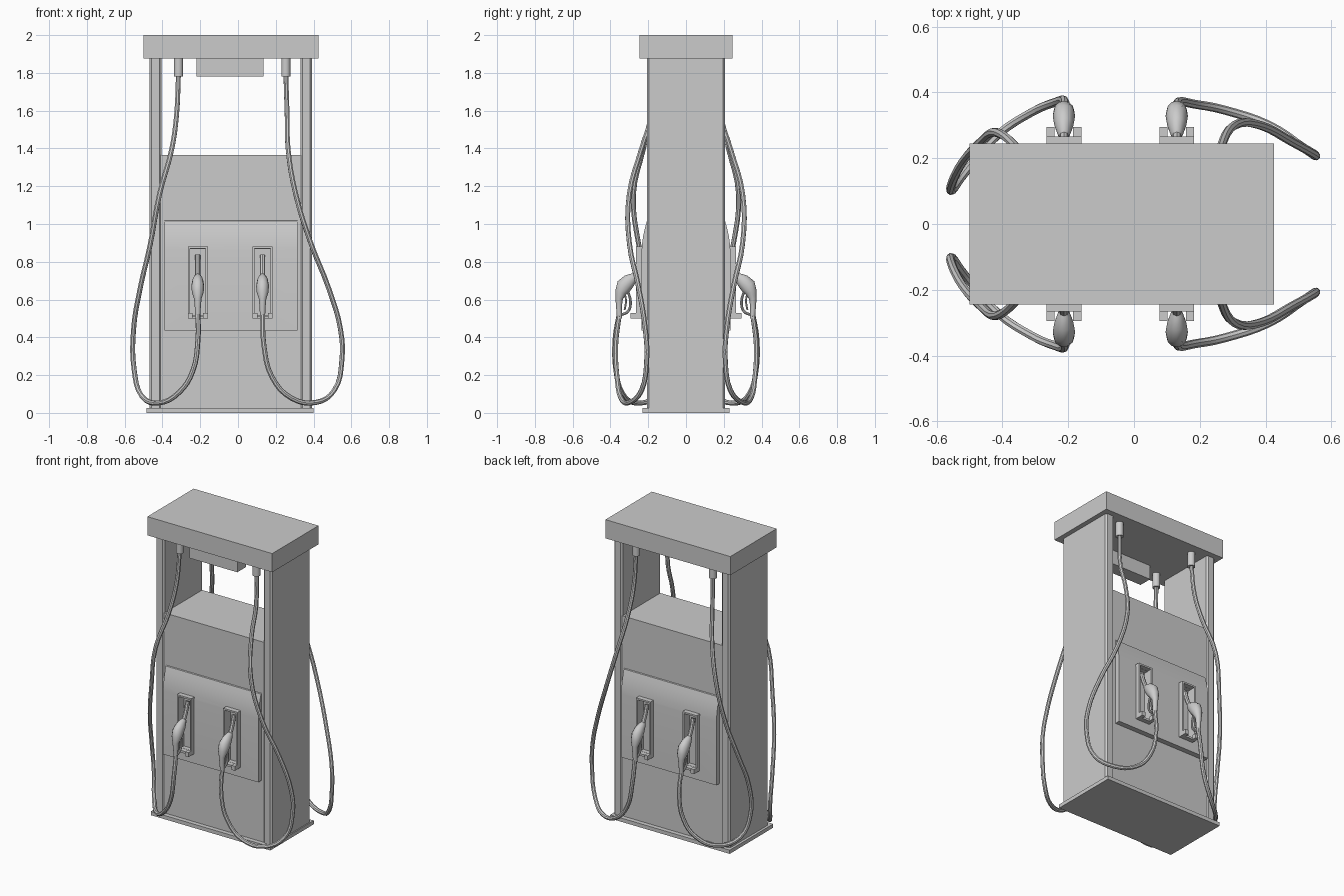
import bpy, bmesh, math
from mathutils import Vector

if "Cube" in bpy.data.objects:
    bpy.data.objects.remove(bpy.data.objects["Cube"])

CX = -0.0375  # cabinet centre line


def make(name, bm):
    bmesh.ops.recalc_face_normals(bm, faces=bm.faces)
    me = bpy.data.meshes.new(name)
    bm.to_mesh(me)
    bm.free()
    ob = bpy.data.objects.new(name, me)
    bpy.context.collection.objects.link(ob)
    return ob


def box(name, x0, x1, y0, y1, z0, z1):
    bm = bmesh.new()
    bmesh.ops.create_cube(bm, size=1)
    for v in bm.verts:
        v.co = ((x0 + x1) / 2 + v.co.x * (x1 - x0),
                (y0 + y1) / 2 + v.co.y * (y1 - y0),
                (z0 + z1) / 2 + v.co.z * (z1 - z0))
    return make(name, bm)


def extrude(name, pts, vec):
    bm = bmesh.new()
    f = bm.faces.new([bm.verts.new(p) for p in pts])
    r = bmesh.ops.extrude_face_region(bm, geom=[f])
    bmesh.ops.translate(bm, vec=vec, verts=[e for e in r['geom'] if isinstance(e, bmesh.types.BMVert)])
    if f.is_valid and not any(len(e.link_faces) > 2 for e in f.edges) and len(bm.faces) == len(pts) + 1:
        bm.faces.new(list(f.verts))
    return make(name, bm)


def smooth(ob, deg=40):
    bpy.ops.object.select_all(action='DESELECT')
    ob.select_set(True)
    bpy.context.view_layer.objects.active = ob
    bpy.ops.object.shade_smooth_by_angle(angle=math.radians(deg))


def mirror(ob):
    m = ob.modifiers.new("both_sides", 'MIRROR')
    m.use_axis = (False, True, False)
    m.use_mirror_merge = False
    return ob


def tube(name, pts, r, res=4):
    cu = bpy.data.curves.new(name, 'CURVE')
    cu.dimensions = '3D'
    cu.bevel_depth, cu.bevel_resolution, cu.resolution_u = r, 2, res
    cu.use_fill_caps = True
    sp = cu.splines.new('BEZIER')
    sp.bezier_points.add(len(pts) - 1)
    for b, p in zip(sp.bezier_points, pts):
        b.co = p
        b.handle_left_type = b.handle_right_type = 'AUTO'
    ob = bpy.data.objects.new(name, cu)
    bpy.context.collection.objects.link(ob)
    bpy.ops.object.select_all(action='DESELECT')
    ob.select_set(True)
    bpy.context.view_layer.objects.active = ob
    bpy.ops.object.convert(target='MESH')
    ob = bpy.context.view_layer.objects.active
    smooth(ob)
    return mirror(ob)


def loft(name, x, secs, n=12):
    # elliptical sections (y, z, half width, half thickness) along a path
    bm = bmesh.new()
    rings = []
    for i, (y, z, a, b) in enumerate(secs):
        p, q = secs[max(i - 1, 0)], secs[min(i + 1, len(secs) - 1)]
        t = Vector((0, q[0] - p[0], q[1] - p[1])).normalized()
        nrm = t.cross(Vector((1, 0, 0)))
        rings.append([bm.verts.new(Vector((x, y, z)) + Vector((a * math.cos(k), 0, 0)) + nrm * b * math.sin(k))
                      for k in (2 * math.pi * j / n for j in range(n))])
    for r0, r1 in zip(rings, rings[1:]):
        for j in range(n):
            bm.faces.new((r0[j], r0[(j + 1) % n], r1[(j + 1) % n], r1[j]))
    bm.faces.new(rings[0])
    bm.faces.new(rings[-1])
    ob = make(name, bm)
    smooth(ob, 50)
    return mirror(ob)


# Cabinet: base, canopy, lower body, hanging display
box("base_plate", -0.485, 0.40, -0.23, 0.23, 0, 0.025)
box("canopy", CX - 0.4625, CX + 0.4625, -0.245, 0.245, 1.875, 2.0)
box("lower_body", CX - 0.38, CX + 0.38, -0.2, 0.2, 0.025, 1.364)
box("hanging_display", -0.22, 0.135, -0.2, -0.11, 1.78, 1.88)

# Side pillars with chamfered corners
c, w, d = 0.011, 0.0315, 0.207
for side, label in ((-1, "left"), (1, "right")):
    px = CX + side * 0.399
    sec = [(-w, -d + c), (-w + c, -d), (w - c, -d), (w, -d + c),
           (w, d - c), (w - c, d), (-w + c, d), (-w, d - c)]
    extrude(label + "_pillar", [(px + a, b, 0.025) for a, b in sec], (0, 0, 1.855))

# Nozzle panel with a rounded top
prof = [(-0.195, 1.02), (-0.207, 1.015), (-0.217, 0.98), (-0.226, 0.94), (-0.232, 0.90),
        (-0.235, 0.86), (-0.235, 0.435), (-0.195, 0.435)]
panel = extrude("nozzle_panel", [(-0.39, y, z) for y, z in prof], (0.705, 0, 0))

nozzle_x = {"left": -0.213, "right": 0.13}
for label, x in nozzle_x.items():
    cut = box(label + "_recess_cutter", x - 0.043, x + 0.043, -0.3, -0.205, 0.515, 0.868)
    cut.hide_render = True
    cut.hide_viewport = True
    m = panel.modifiers.new("recess", 'BOOLEAN')
    m.object, m.operation, m.solver = cut, 'DIFFERENCE', 'EXACT'
mirror(panel)
smooth(panel, 25)

# Hose paths, (x, y, z) from canopy to nozzle
paths = {
    "left": [(-.315, -.165, 1.80), (-.325, -.185, 1.58), (-.35, -.225, 1.40), (-.415, -.278, 1.16),
             (-.465, -.25, .89), (-.52, -.19, .65), (-.553, -.125, .44), (-.55, -.105, .23),
             (-.51, -.16, .09), (-.415, -.27, .053), (-.31, -.34, .11), (-.24, -.37, .22),
             (-.212, -.375, .39), (-.212, -.352, .53)],
    "right": [(.253, -.165, 1.80), (.26, -.18, 1.58), (.265, -.235, 1.40), (.305, -.30, 1.16),
              (.385, -.30, .90), (.48, -.25, .66), (.543, -.215, .44), (.55, -.208, .28),
              (.51, -.235, .12), (.41, -.30, .055), (.28, -.345, .08), (.18, -.365, .19),
              (.137, -.372, .36), (.13, -.352, .53)],
}

for label, x in nozzle_x.items():
    # Holder frame around the recess
    fx, y0, y1 = 0.053, -0.266, -0.23
    for s, nm in ((-1, "a"), (1, "b")):
        xs = sorted((x + s * fx, x + s * 0.042))
        mirror(box(f"{label}_frame_side_{nm}", *xs, y0, y1, 0.50, 0.88))
        xs = sorted((x + s * fx, x + s * 0.028))
        mirror(box(f"{label}_holder_prong_{nm}", *xs, -0.295, -0.262, 0.50, 0.53))
    mirror(box(label + "_frame_top", x - 0.042, x + 0.042, y0, y1, 0.869, 0.88))
    mirror(box(label + "_frame_bottom", x - 0.042, x + 0.042, y0, y1, 0.50, 0.514))

    # Nozzle: body with grip, spout, guard and trigger
    loft(label + "_nozzle_body", x, [
        (-.262, .728, .012, .013), (-.275, .718, .020, .024), (-.30, .70, .029, .036),
        (-.328, .672, .034, .042), (-.345, .638, .031, .031), (-.354, .605, .020, .020),
        (-.355, .56, .016, .015), (-.352, .50, .013, .013)])
    tube(label + "_spout", [(x, -.228, .835), (x, -.25, .765), (x, -.285, .70)], 0.014)
    tube(label + "_trigger_guard", [(x, -.31, .65), (x, -.294, .59), (x, -.305, .54), (x, -.352, .515)], 0.007)
    tube(label + "_trigger", [(x, -.325, .64), (x, -.318, .59), (x, -.325, .545)], 0.005)

    # Hose and its canopy fitting
    tube(label + "_hose", paths[label], 0.0135)
    hx, hy, _ = paths[label][0]
    ring = [(hx + 0.024 * math.cos(a), hy + 0.024 * math.sin(a), 1.78)
            for a in (2 * math.pi * k / 16 for k in range(16))]
    fit = extrude(label + "_hose_fitting", ring, (0, 0, 0.1))
    smooth(fit)
    mirror(fit)
